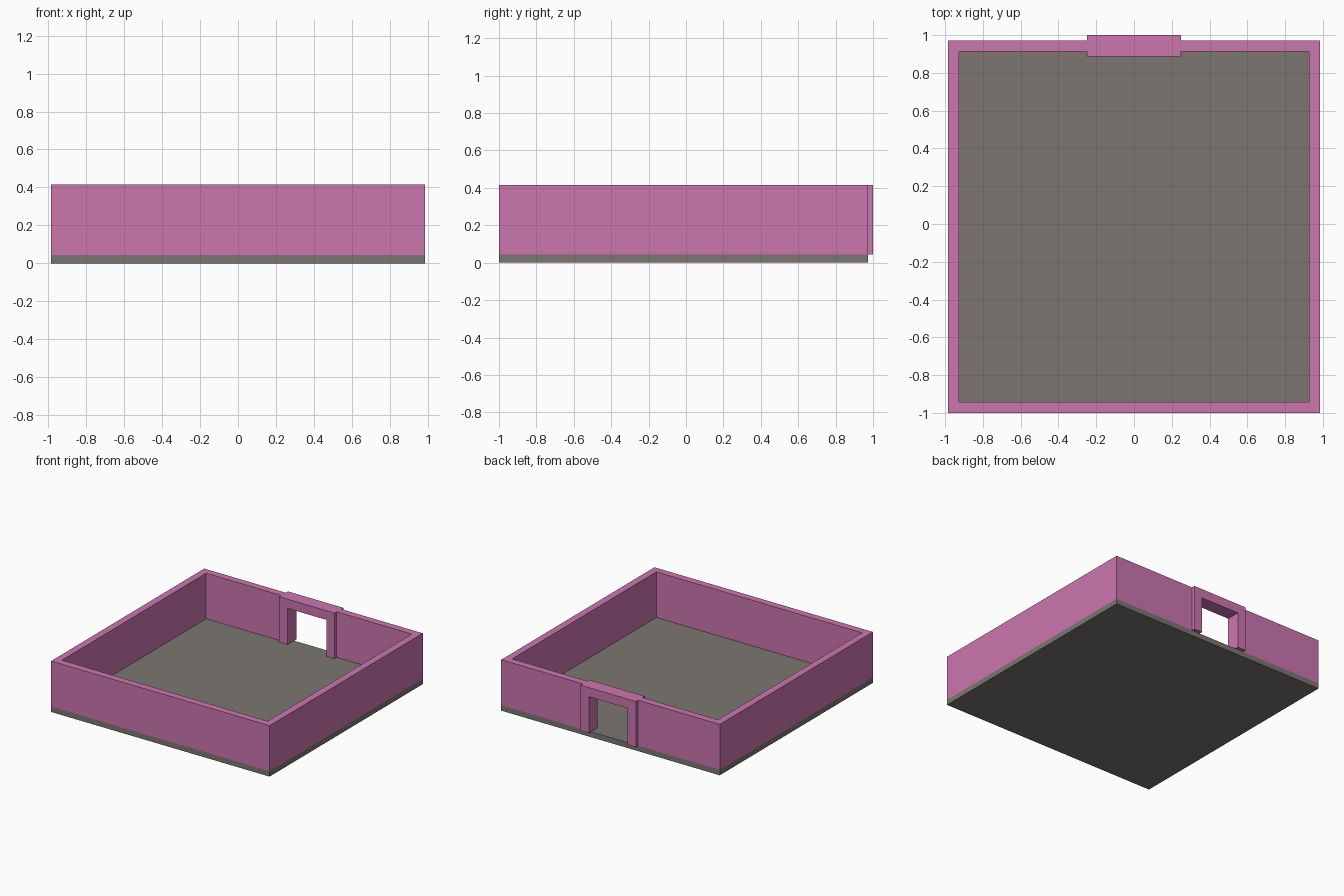
import bpy, bmesh
from mathutils import Vector

if "Cube" in bpy.data.objects:
    bpy.data.objects.remove(bpy.data.objects["Cube"])

W, YF, YB = 0.985, -1.0, 0.972      # outer footprint
T = 0.058                           # wall thickness
Z0, Z1 = 0.044, 0.415               # floor top, wall top
FRAME, DOOR, HEAD = 0.25, 0.175, 0.34   # frame half width, opening half width, lintel height


def material(name, color):
    m = bpy.data.materials.new(name)
    m.diffuse_color = (*color, 1)
    m.use_nodes = True
    m.node_tree.nodes["Principled BSDF"].inputs["Base Color"].default_value = m.diffuse_color
    return m


def extrude(name, points, direction, mat):
    """Extrude a closed planar profile along a direction."""
    bm = bmesh.new()
    face = bm.faces.new([bm.verts.new(p) for p in points])
    ext = bmesh.ops.extrude_face_region(bm, geom=[face], use_keep_orig=True)
    moved = [v for v in ext["geom"] if isinstance(v, bmesh.types.BMVert)]
    bmesh.ops.translate(bm, verts=moved, vec=Vector(direction))
    bmesh.ops.recalc_face_normals(bm, faces=bm.faces)
    me = bpy.data.meshes.new(name)
    bm.to_mesh(me)
    bm.free()
    me.materials.append(mat)
    ob = bpy.data.objects.new(name, me)
    bpy.context.collection.objects.link(ob)
    return ob


pink = material("pink_wall", (0.60, 0.18, 0.43))
grey = material("grey_floor", (0.20, 0.18, 0.165))

# Floor slab
extrude("floor", [(-W, YF, 0), (W, YF, 0), (W, YB, 0), (-W, YB, 0)], (0, 0, Z0), grey)

# Walls: plan outline running round from one side of the door frame to the other
half = [(FRAME, YB), (W, YB), (W, YF)]
inner = [(W - T, YF + T), (W - T, YB - T), (FRAME, YB - T)]
mirror = lambda pts: [(-x, y) for x, y in reversed(pts)]
plan = half + mirror(half) + mirror(inner) + mirror(mirror(inner))
extrude("walls", [(x, y, Z0) for x, y in plan], (0, 0, Z1 - Z0), pink)

# Door frame: arch profile, deeper than the wall on both faces
side = [(DOOR, HEAD), (DOOR, Z0), (FRAME, Z0), (FRAME, Z1)]
arch = side + mirror(side)
extrude("door_frame", [(x, 0.887, z) for x, z in arch], (0, 0.113, 0), pink)
